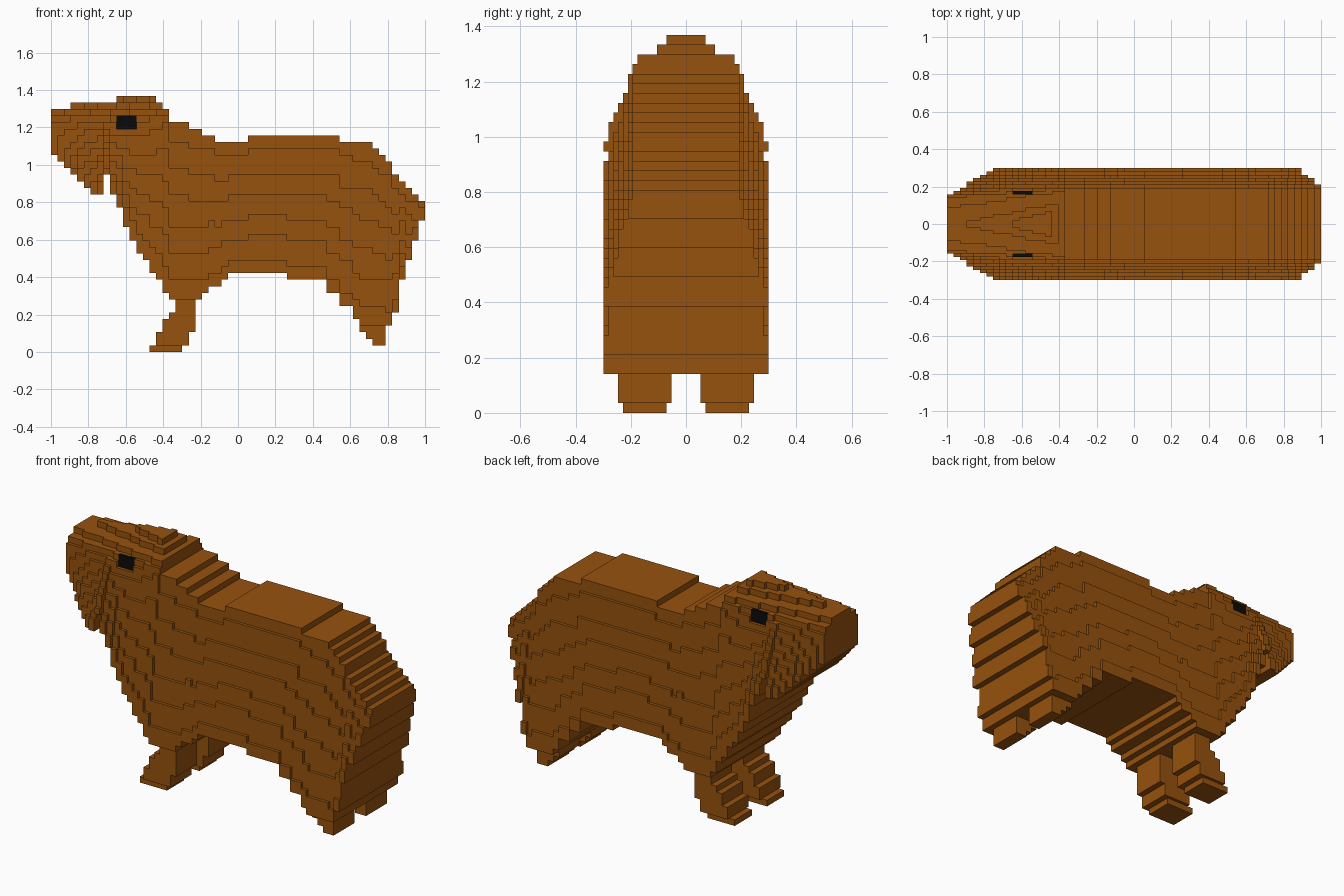
import bpy, bmesh

if "Cube" in bpy.data.objects:
    bpy.data.objects.remove(bpy.data.objects["Cube"])

U = 2 / 57            # block size along x and z
H = U / 2             # half block, used for the width


def material(name, rgb):
    m = bpy.data.materials.new(name)
    m.diffuse_color = (*rgb, 1)
    m.use_nodes = True
    m.node_tree.nodes["Principled BSDF"].inputs["Base Color"].default_value = m.diffuse_color
    return m


brown = material("brown_fur", (0.305, 0.085, 0.004))
black = material("black_eye", (0.003, 0.003, 0.003))


def steps(runs):
    """Expand (end column, height) pairs to one height per column."""
    out = []
    for end, h in runs:
        out += [h] * (end - len(out))
    return out


# Side outline: back line and belly line, in blocks
TOP = steps([(3, 37), (10, 38), (16, 39), (17, 38), (18, 37), (21, 35), (23, 34),
             (25, 33), (30, 32), (44, 33), (49, 32), (50, 31), (51, 30), (52, 29),
             (53, 27), (54, 26), (55, 25), (56, 24), (57, 23)])
BOTTOM = steps([(1, 30), (2, 29), (3, 28), (4, 27), (5, 26), (6, 25), (8, 24), (9, 27),
                (10, 24), (11, 22), (12, 19), (13, 17), (14, 15), (15, 14), (16, 12),
                (17, 11), (18, 9), (23, 8), (24, 9), (26, 10), (27, 11), (36, 12),
                (42, 11), (44, 9), (46, 7), (47, 5), (51, 4), (52, 4), (53, 6),
                (54, 11), (55, 14), (56, 17), (57, 20)])
# Half widths of the sloping head top: row -> (first column, width, last column, width)
HEAD = {38: (10, 1, 15, 4), 37: (3, 1, 17, 6.5), 36: (0, 5, 17, 10), 35: (0, 8, 17, 11)}
TAIL = {54: 15, 55: 14, 56: 12}


def half_width(i, k):
    """Half width in half blocks: narrow along the back, wide at the belly."""
    lo, hi, wide, narrow, bias = BOTTOM[i], TOP[i] - 1, TAIL.get(i, 17), 11, 0
    if i < 18:
        wide = min(17, 9 + 1.2 * i)
        if k >= 35:
            a, wa, b, wb = HEAD[k]
            return max(1, round(wa + (wb - wa) * (i - a) / (b - a)))
        hi, narrow, bias = 35, 8 + 3 * i / 17, 0.4
    w = wide + (narrow - wide) * (k - lo) / max(1, hi - lo)
    return min(round(wide), round(w + bias))


def block(x0, x1, z0, z1, y0, y1):
    return {(i, j, k) for i in range(x0, x1) for j in range(y0, y1) for k in range(z0, z1)}


def mirrored(cells):
    return {(i, -1 - j, k) for i, j, k in cells}


# Body and head
body = set()
for i in range(57):
    for k in range(BOTTOM[i], TOP[i]):
        w = half_width(i, k)
        body |= block(i, i + 1, k, k + 1, -w, w)

# Front leg, stepping forward to the paw
front_leg = block(15, 20, 0, 1, 4, 13)
for k, (a, b) in enumerate([(16, 21), (16, 21), (17, 22), (17, 22), (18, 22), (19, 22), (19, 22)], 1):
    front_leg |= block(a, b, k, k + 1, 3, 14)

# Hind leg stub
hind_leg = set()
for k, a in ((1, 49), (2, 48), (3, 47)):
    hind_leg |= block(a, 51, k, k + 1, 3, 14)

# Eye plate
eye = block(10, 13, 34, 36, 9, 10)
body -= block(10, 13, 34, 36, 9, 12) | mirrored(block(10, 13, 34, 36, 9, 12))

parts = {"body": (body, brown),
         "front_leg_left": (front_leg, brown), "front_leg_right": (mirrored(front_leg), brown),
         "hind_leg_left": (hind_leg, brown), "hind_leg_right": (mirrored(hind_leg), brown),
         "eye_left": (eye, black), "eye_right": (mirrored(eye), black)}
solid = set().union(*(c for c, _ in parts.values()))


def build(name, cells, mat):
    """Skin the blocks with their exposed faces and merge the flat areas."""
    bm = bmesh.new()
    verts = {}

    def vert(p):
        if p not in verts:
            verts[p] = bm.verts.new((p[0] * U - 1, p[1] * H, p[2] * U))
        return verts[p]

    for c in sorted(cells):
        for axis in range(3):
            for side in (0, 1):
                n = list(c)
                n[axis] += 2 * side - 1
                if tuple(n) in solid:
                    continue
                b, d = (axis + 1) % 3, (axis + 2) % 3
                quad = []
                for s, t in ((0, 0), (1, 0), (1, 1), (0, 1)):
                    p = list(c)
                    p[axis] += side
                    p[b] += s
                    p[d] += t
                    quad.append(vert(tuple(p)))
                bm.faces.new(quad if side else quad[::-1])
    bmesh.ops.dissolve_limit(bm, angle_limit=0.01, verts=bm.verts[:], edges=bm.edges[:])
    me = bpy.data.meshes.new(name)
    bm.to_mesh(me)
    bm.free()
    me.materials.append(mat)
    ob = bpy.data.objects.new(name, me)
    bpy.context.collection.objects.link(ob)


for name, (cells, mat) in parts.items():
    build(name, cells, mat)
